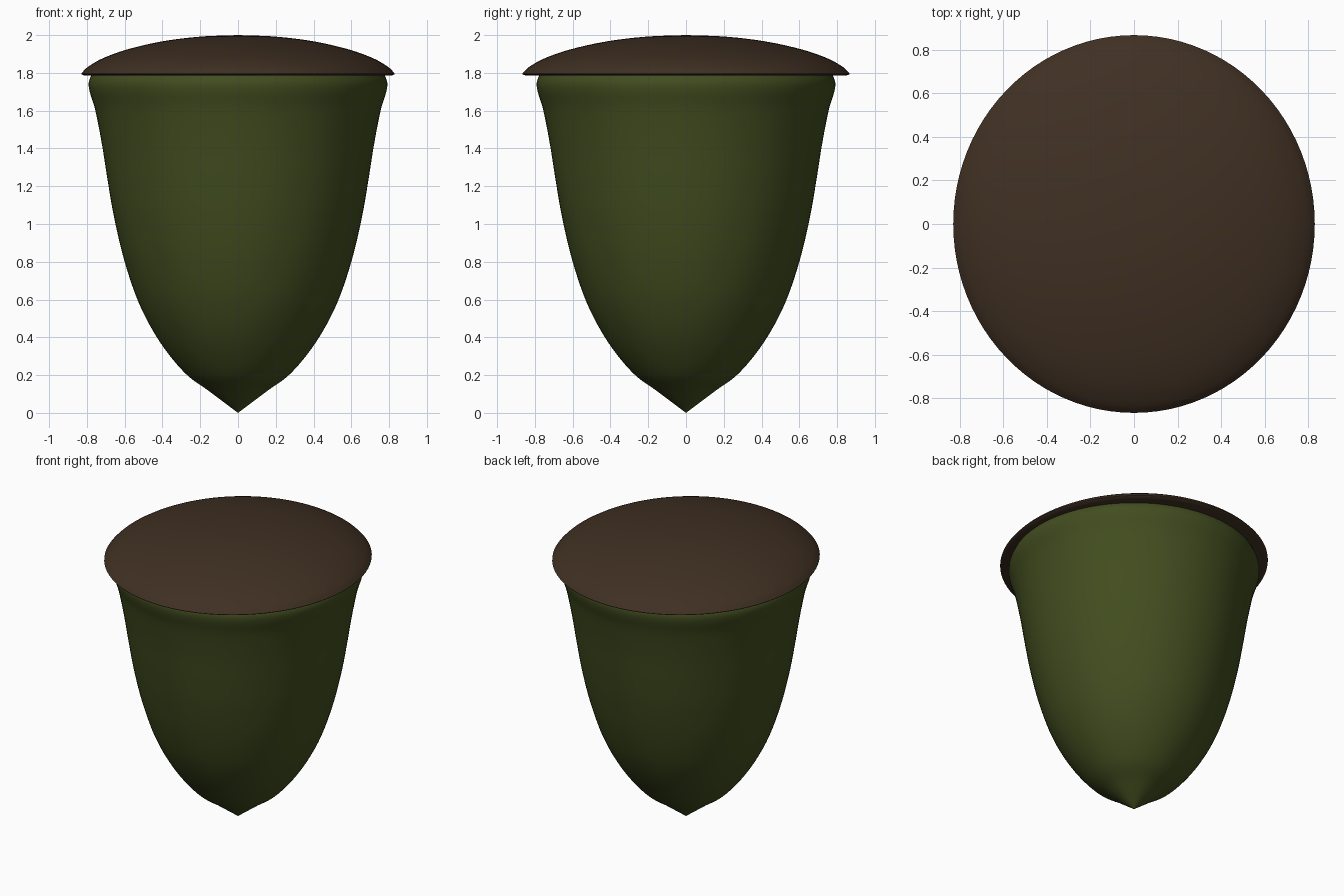
import bpy, bmesh, math

if "Cube" in bpy.data.objects:
    bpy.data.objects.remove(bpy.data.objects["Cube"])

SEGMENTS = 96


def material(name, color):
    m = bpy.data.materials.new(name)
    m.diffuse_color = color
    m.use_nodes = True
    m.node_tree.nodes["Principled BSDF"].inputs["Base Color"].default_value = m.diffuse_color
    return m


def smooth_profile(points, steps=6):
    """Catmull-Rom curve through (radius, z) points."""
    p = [points[0]] + points + [points[-1]]
    out = []
    for i in range(1, len(p) - 2):
        for s in range(steps):
            t = s / steps
            out.append(tuple(0.5 * (2 * b + (c - a) * t + (2 * a - 5 * b + 4 * c - d) * t * t
                                    + (3 * b - a - 3 * c + d) * t ** 3)
                             for a, b, c, d in zip(p[i - 1], p[i], p[i + 1], p[i + 2])))
    return out + [points[-1]]


def lathe(name, profile, mat, scale_y=1.0, angle=50):
    """Revolve a (radius, z) profile that starts and ends on the axis."""
    bm = bmesh.new()
    verts = [bm.verts.new((r, 0, z)) for r, z in profile]
    edges = [bm.edges.new(pair) for pair in zip(verts, verts[1:])]
    bmesh.ops.spin(bm, geom=verts + edges, cent=(0, 0, 0), axis=(0, 0, 1),
                   angle=math.tau, steps=SEGMENTS, use_duplicate=False)
    bmesh.ops.remove_doubles(bm, verts=bm.verts, dist=1e-5)
    bmesh.ops.scale(bm, vec=(1, scale_y, 1), verts=bm.verts)
    bmesh.ops.recalc_face_normals(bm, faces=bm.faces)
    mesh = bpy.data.meshes.new(name)
    bm.to_mesh(mesh)
    bm.free()
    obj = bpy.data.objects.new(name, mesh)
    bpy.context.collection.objects.link(obj)
    mesh.materials.append(mat)
    bpy.ops.object.select_all(action='DESELECT')
    obj.select_set(True)
    bpy.context.view_layer.objects.active = obj
    bpy.ops.object.shade_smooth_by_angle(angle=math.radians(angle))
    return obj


green = material("nut_green", (0.055, 0.075, 0.014, 1))
brown = material("cap_brown", (0.05, 0.029, 0.016, 1))

# Nut body: pointed at the bottom, flaring to a rounded shoulder under the cap
body = [(0, 0), (0.06, 0.045), (0.16, 0.12), (0.28, 0.21), (0.41, 0.37),
        (0.52, 0.57), (0.60, 0.80), (0.655, 1.03), (0.69, 1.23),
        (0.72, 1.42), (0.755, 1.60), (0.785, 1.70), (0.79, 1.75), (0.775, 1.79)]
lathe("nut_body", smooth_profile(body) + [(0, 1.80)], green)

# Cap: shallow dome with a thin rounded rim and flat underside, slightly oval
cap = [(0, 2.0), (0.2, 1.992), (0.4, 1.967), (0.58, 1.926), (0.71, 1.88),
       (0.79, 1.835), (0.825, 1.802), (0.828, 1.793), (0.81, 1.785)]
lathe("nut_cap", smooth_profile(cap) + [(0, 1.785)], brown, scale_y=0.865 / 0.828)
